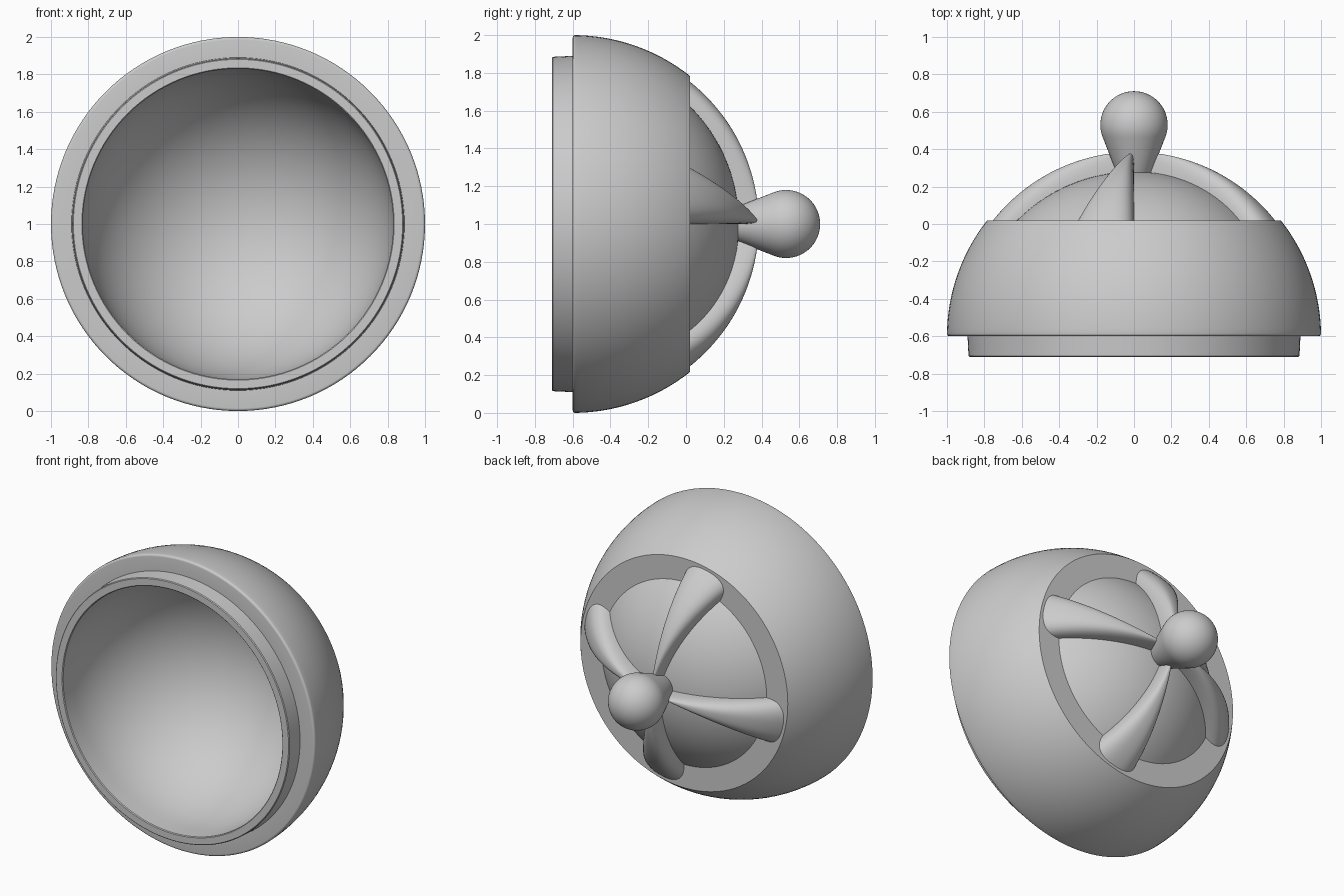
import bpy, bmesh, math
from mathutils import Matrix, Vector

cube = bpy.data.objects.get("Cube")
if cube:
    bpy.data.objects.remove(cube, do_unlink=True)

grey = bpy.data.materials.new("light grey")
grey.use_nodes = True
COLOUR = (0.6, 0.6, 0.6, 1)
grey.diffuse_color = COLOUR
grey.node_tree.nodes["Principled BSDF"].inputs["Base Color"].default_value = COLOUR

BASE_Y = -0.6            # centre of the nested spheres on the lid axis
AXIS = Vector((0, 0, 1))  # the axis runs along y through this point
LEDGE_Y = 0.02           # where the rim band ends and the ribs begin


def finish(bm, name):
    bmesh.ops.remove_doubles(bm, verts=bm.verts, dist=0.0005)
    bmesh.ops.recalc_face_normals(bm, faces=bm.faces)
    mesh = bpy.data.meshes.new(name)
    bm.to_mesh(mesh)
    bm.free()
    mesh.materials.append(grey)
    obj = bpy.data.objects.new(name, mesh)
    bpy.context.collection.objects.link(obj)
    bpy.ops.object.select_all(action='DESELECT')
    obj.select_set(True)
    bpy.context.view_layer.objects.active = obj
    bpy.ops.object.shade_smooth_by_angle(angle=math.radians(35))
    return obj


def lathe(name, profile, steps=128):
    """Spin (radius, y) points around the lid axis."""
    bm = bmesh.new()
    verts = [bm.verts.new((r, y, AXIS.z)) for r, y in profile]
    edges = [bm.edges.new(pair) for pair in zip(verts, verts[1:])]
    bmesh.ops.spin(bm, geom=verts + edges, cent=AXIS, axis=(0, 1, 0),
                   angle=math.tau, steps=steps)
    return finish(bm, name)


def arc(radius, start, end, centre_y, n=24, centre_r=0.0):
    """Profile arc; angles are measured from the +y axis."""
    points = []
    for i in range(n + 1):
        a = start + (end - start) * i / n
        points.append((centre_r + radius * math.sin(a), centre_y + radius * math.cos(a)))
    return points


def ledge_angle(radius):
    return math.acos((LEDGE_Y - BASE_Y) / radius)


# Hollow lid: recessed crown, ledge, outer band, rounded rim, lip and cavity
quarter = math.pi / 2
fillet = 0.015
shell = arc(0.88, 0, ledge_angle(0.88), BASE_Y)
shell += arc(1.0, ledge_angle(1.0), quarter - fillet, BASE_Y)
shell += arc(fillet, quarter, math.pi, BASE_Y + fillet, 5, 1 - fillet)
shell += [(0.89, BASE_Y), (0.885, -0.705), (0.88, -0.71), (0.835, -0.71), (0.83, -0.705)]
shell += arc(0.83, quarter, 0, BASE_Y, 32)
lathe("lid_shell", shell)

# Knob: tapered neck running tangent into a ball
knob = [(0.08, 0.25), (0.095, 0.28), (0.127, 0.36)]
knob += arc(0.18, math.radians(112), 0, 0.53)
lathe("knob", knob, 64)


# Four swirling ribs: rounded wedges lying between the inner and outer spheres
def rib(index, rows=30, cols=28, power=2.8):
    bm = bmesh.new()
    grid = []
    for i in range(rows + 1):
        theta = math.radians(2 + 50 * i / rows)
        spread = math.radians(27) * (0.6 + 0.4 * i / rows)
        row = []
        for j in range(cols + 1):
            u = math.pi * j / cols
            side = math.copysign(abs(math.cos(u)) ** (2 / power), math.cos(u))
            height = abs(math.sin(u)) ** (2 / power)
            radius = 0.865 + 0.12 * height
            turn = spread * (0.5 - 0.5 * side)
            r = radius * math.sin(theta)
            row.append(bm.verts.new((-r * math.sin(turn),
                                     BASE_Y + radius * math.cos(theta),
                                     r * math.cos(turn))))
        grid.append(row)
    for low, high in zip(grid, grid[1:]):
        for j in range(cols):
            bm.faces.new((low[j], low[j + 1], high[j + 1], high[j]))
        bm.faces.new((low[0], high[0], high[-1], low[-1]))
    bm.faces.new(grid[0])
    bm.faces.new(grid[-1])
    bm.transform(Matrix.Translation(AXIS) @ Matrix.Rotation(index * quarter, 4, 'Y'))
    finish(bm, "rib_%d" % (index + 1))


for k in range(4):
    rib(k)
